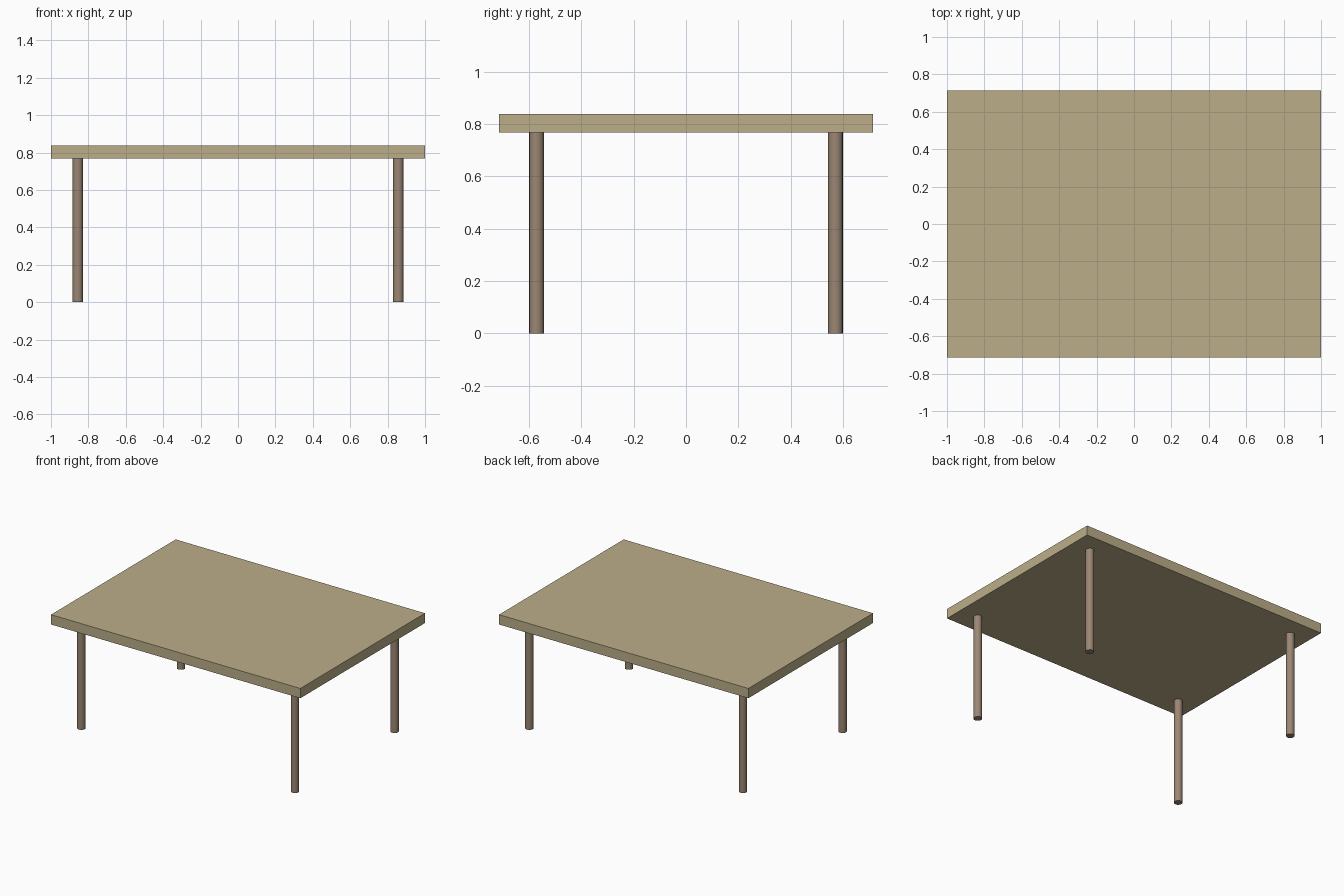
import bpy

if "Cube" in bpy.data.objects:
    bpy.data.objects.remove(bpy.data.objects["Cube"])


def material(name, color):
    m = bpy.data.materials.new(name)
    m.diffuse_color = color
    m.use_nodes = True
    m.node_tree.nodes["Principled BSDF"].inputs["Base Color"].default_value = m.diffuse_color
    return m


wood = material("light_wood", (0.50, 0.42, 0.25, 1))
leg_wood = material("leg_wood", (0.33, 0.24, 0.17, 1))

BOTTOM, TOP = 0.768, 0.839

# Table top slab
bpy.ops.mesh.primitive_cube_add(size=1, location=(0, 0, (BOTTOM + TOP) / 2))
top = bpy.context.object
top.name = "table_top"
top.scale = (2.0, 1.428, TOP - BOTTOM)
bpy.ops.object.transform_apply(location=False, rotation=False, scale=True)
top.data.materials.append(wood)

# Four round legs
for x, side in ((-0.857, "left"), (0.857, "right")):
    for y, end in ((-0.571, "front"), (0.571, "back")):
        bpy.ops.mesh.primitive_cylinder_add(
            vertices=16, radius=0.0283, depth=BOTTOM, location=(x, y, BOTTOM / 2))
        leg = bpy.context.object
        leg.name = f"{end}_{side}_leg"
        leg.data.materials.append(leg_wood)
        bpy.ops.object.shade_smooth_by_angle()
